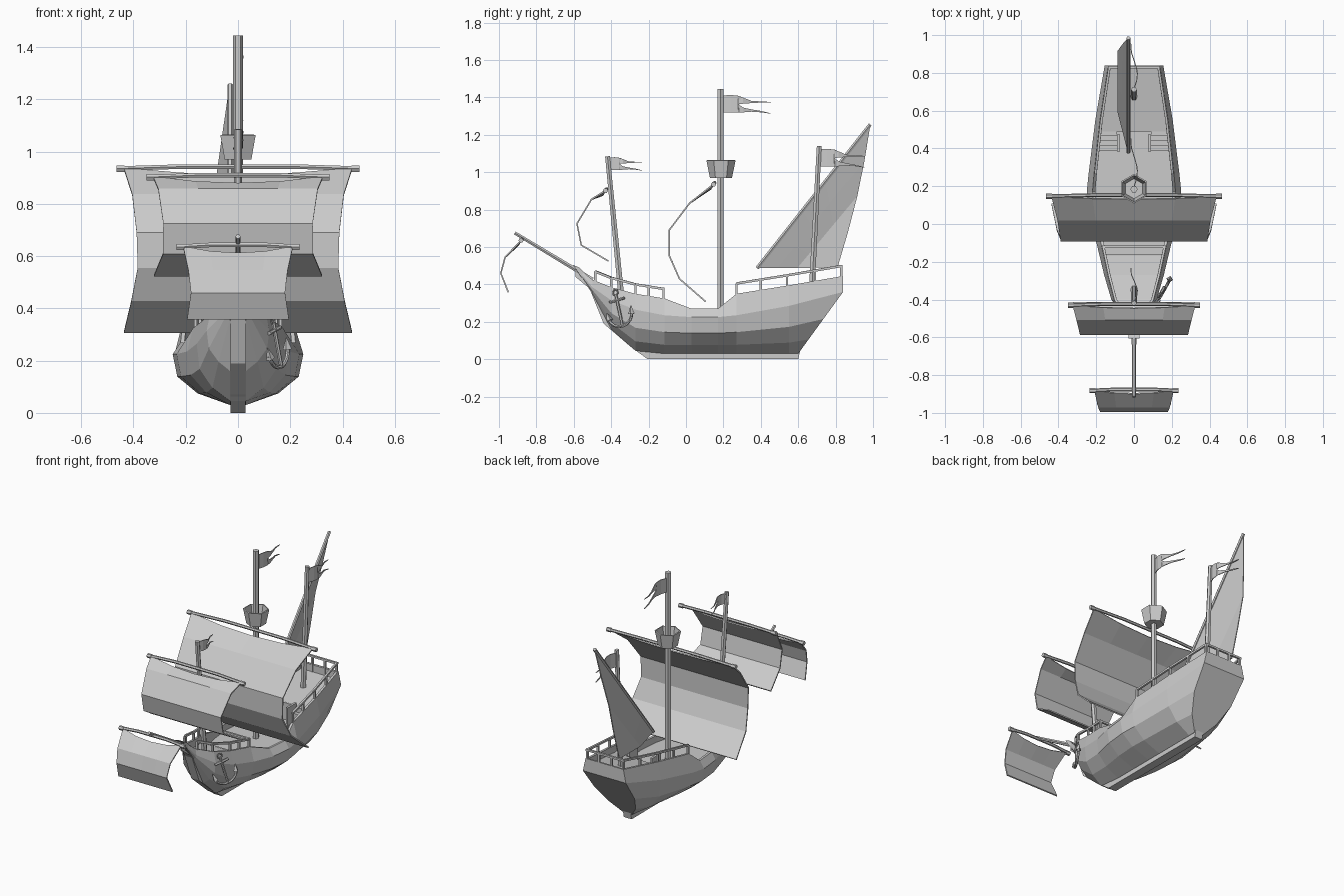
import bpy, bmesh
from math import pi, sin, cos
from mathutils import Vector, Matrix

cube = bpy.data.objects.get("Cube")
if cube:
    bpy.data.objects.remove(cube, do_unlink=True)

grey = bpy.data.materials.new("plain_grey")
grey.use_nodes = True
grey.diffuse_color = (0.6, 0.6, 0.6, 1)
grey.node_tree.nodes["Principled BSDF"].inputs["Base Color"].default_value = (0.6, 0.6, 0.6, 1)


def finish(name, bm, thick=0, fix=True):
    if fix:
        bmesh.ops.recalc_face_normals(bm, faces=bm.faces[:])
    me = bpy.data.meshes.new(name)
    bm.to_mesh(me)
    bm.free()
    me.materials.append(grey)
    ob = bpy.data.objects.new(name, me)
    bpy.context.collection.objects.link(ob)
    if thick:
        mod = ob.modifiers.new("thickness", "SOLIDIFY")
        mod.thickness = thick
        mod.offset = 0
    return ob


def grid(name, rows, thick=0):
    """Quad sheet through equal rows of points."""
    bm = bmesh.new()
    vs = [[bm.verts.new(p) for p in row] for row in rows]
    for a, b in zip(vs, vs[1:]):
        for i in range(len(a) - 1):
            bm.faces.new((a[i], a[i + 1], b[i + 1], b[i]))
    bmesh.ops.remove_doubles(bm, verts=bm.verts[:], dist=1e-5)
    return finish(name, bm, thick)


def rods(name, segs, r, sides=6, taper=1):
    """Straight bars between pairs of points."""
    bm = bmesh.new()
    for a, b in segs:
        a, b = Vector(a), Vector(b)
        d = b - a
        m = (Matrix.Translation((a + b) / 2) @ d.to_track_quat('Z', 'Y').to_matrix().to_4x4()
             @ Matrix.Rotation(pi / sides, 4, 'Z'))
        bmesh.ops.create_cone(bm, cap_ends=True, segments=sides, radius1=r,
                              radius2=r * taper, depth=d.length, matrix=m)
    return finish(name, bm)


def chain(pts):
    return list(zip(pts, pts[1:]))


def boxes(name, items):
    bm = bmesh.new()
    for c, s in items:
        bmesh.ops.create_cube(bm, size=1, matrix=Matrix.Translation(c) @ Matrix.Diagonal((*s, 1)))
    return finish(name, bm)


# Hull stations: y, half beam, sheer height, chine height, keel height
stations = [(-.59, .015, .50, .49, .48), (-.50, .05, .425, .385, .35), (-.40, .12, .385, .315, .16),
            (-.27, .158, .35, .265, .045), (-.115, .195, .325, .235, .03), (.03, .235, .27, .225, .03),
            (.17, .25, .27, .225, .03), (.27, .24, .35, .235, .03), (.55, .205, .395, .285, .03),
            (.84, .155, .445, .36, .03)]


def at(y):
    """Half beam and height of the sheer line at y."""
    for a, b in zip(stations, stations[1:]):
        if y <= b[0]:
            t = (y - a[0]) / (b[0] - a[0])
            return .88 * (a[1] + t * (b[1] - a[1])), a[2] + t * (b[2] - a[2])
    return .88 * stations[-1][1], stations[-1][2]


# Hull shell with a rim and inner bulwark
rows = []
for y, w, zs, zc, zk in stations:
    floor = .2 if -.3 < y < .6 else zs - .06
    rim = max(.88 * w - .015, .003)
    half = [(rim, y, floor), (rim, y, zs), (.88 * w, y, zs), (w, y, zc)]
    for fx, fz in ((.93, .56), (.62, .23), (0, 0)):
        z = zk + fz * (zc - zk)
        back = .24 * (1 - fz) if y > .8 else 0
        half.append((max(w * fx, min(w, .03)), y - back, z))
    rows.append([(-x, a, b) for x, a, b in half] + half[::-1])
grid("hull", rows)

# Transom closing the stern
bm = bmesh.new()
bm.faces.new([bm.verts.new(p) for p in rows[-1][3:-3]])
top = [bm.verts.new(p) for p in (rows[-1][2], rows[-1][3], rows[-1][-4], rows[-1][-3])]
bm.faces.new(top)
finish("transom", bm)

# Keel and stem
outline = [(-.605, .505), (-.515, .375), (-.44, .19), (-.30, .07), (-.205, 0), (.60, 0), (.61, .045),
           (-.19, .05), (-.28, .11), (-.39, .23), (-.47, .39), (-.57, .49)]
bm = bmesh.new()
f = bm.faces.new([bm.verts.new((-.028, y, z)) for y, z in outline])
ext = bmesh.ops.extrude_face_region(bm, geom=[f])["geom"]
bmesh.ops.translate(bm, vec=(.056, 0, 0), verts=[v for v in ext if isinstance(v, bmesh.types.BMVert)])
finish("keel", bm)


# Decks
def deck(name, ys, height):
    out = []
    for y in ys:
        x, zs = at(y)
        x = max(x - .008, .004)
        out.append([(-x, y, height(zs)), (x, y, height(zs))])
    grid(name, out)


deck("fore_deck", (-.57, -.5, -.4, -.27, -.16), lambda z: z - .045)
deck("main_deck", (-.2, -.115, .03, .17, .27, .5), lambda z: .225)
deck("rear_deck", (.49, .55, .835), lambda z: z - .045)
boxes("deck_bulkheads", [((0, -.165, .255), (.34, .01, .07)), ((0, .495, .28), (.36, .01, .11))])

# Stairs to the rear deck
steps = []
for s in (-1, 1):
    for i in range(4):
        h = .03 * (i + 1)
        steps.append(((s * .14, .4025 + .025 * i, .22 + h / 2), (.1, .025, h)))
    steps.append(((s * .082, .43, .29), (.014, .09, .15)))
boxes("stairs", steps)

# Railings
rails = []
for s in (-1, 1):
    for ys, lift in (((-.485, -.40, -.27, -.2, -.12), .05), ((.27, .40, .54, .69, .83), .055)):
        line = []
        for y in ys:
            x, z = at(y)
            line.append((s * (x - .008), y, z + lift))
            rails.append(((s * (x - .008), y, z - .02), line[-1]))
        rails += chain(line)
xs, zs = at(.83)
for x in (-.045, .045):
    rails.append(((x, .83, zs - .05), (x, .83, zs + .055)))
xf, zf = at(-.12)
rails += [((-xs, .83, zs + .055), (xs, .83, zs + .055)), ((-xf, -.12, zf + .05), (xf, -.12, zf + .05))]
rods("railings", rails, .009, 4)
boxes("stern_sill", [((0, .833, zs - .03), (2 * xs, .014, .06))])

# Masts and bowsprit
rods("main_mast", [((0, .184, .2), (0, .184, 1.445))], .019)
rods("fore_mast", [((0, -.34, .28), (0, -.42, 1.085))], .018, taper=.8)
rods("rear_mast", [((0, .672, .36), (0, .712, 1.14))], .018, taper=.8)
rods("bowsprit", [((0, -.50, .425), (0, -.915, .675))], .013, taper=.75)

# Lookout basket
bm = bmesh.new()
bmesh.ops.create_cone(bm, cap_ends=True, segments=6, radius1=.056, radius2=.074, depth=.092,
                      matrix=Matrix.Translation((0, .187, 1.018)))
bm.faces.ensure_lookup_table()
lid = max(bm.faces, key=lambda f: f.calc_center_median().z)
bmesh.ops.delete(bm, geom=[lid], context='FACES_ONLY')
finish("lookout_basket", bm, .008)


# Square sails: profile of half width, y, z from yard to foot
def square_sail(name, profile, span):
    out = []
    for k, (w, y, z) in enumerate(profile):
        sag = .025 if k == 0 else 0
        out.append([(w * u, y - sag * (1 - u * u) * .6, z - sag * (1 - u * u))
                    for u in (-1, -.5, 0, .5, 1)])
    grid(name + "_sail", out, .008)
    y, z = profile[0][1:]
    mid = [(-span, y, z), (-span * .45, y + .006, z + .008), (span * .45, y + .006, z + .008), (span, y, z)]
    rods(name + "_yard", chain(mid), .01)
    rods(name + "_yard_ends", [((s * span, y, z), (s * (span - .03), y, z)) for s in (-1, 1)], .014)


square_sail("main", [(.437, .147, .935), (.405, .02, .835), (.388, -.09, .69), (.384, -.09, .555),
                     (.408, -.035, .43), (.437, .105, .308)], .465)
square_sail("fore", [(.325, -.43, .902), (.305, -.505, .855), (.286, -.583, .725), (.287, -.56, .61),
                     (.322, -.415, .525)], .35)
square_sail("bow", [(.21, -.882, .635), (.19, -.967, .545), (.18, -.99, .46), (.195, -.95, .358)], .235)

# Slanted rear yard with triangular sail
tack, peak, clew = Vector((-.03, .38, .487)), Vector((-.03, .985, 1.255)), Vector((-.03, .81, .49))
rods("rear_yard", [(tack, peak)], .011)
rows = []
for i in range(6):
    p = tack.lerp(peak, i / 5)
    row = []
    for j in range(5):
        s = j / 4
        q = p.lerp(clew, s)
        row.append((q.x - .055 * min(1, 2 * s), q.y + .018 * sin(pi * s) * i / 5, q.z))
    rows.append(row)
grid("rear_sail", rows, .006)


# Forked flags
def flag(name, y, z, length, height):
    bm = bmesh.new()

    def pt(u, v):
        return bm.verts.new((.018 * sin(u * 5), y + u * length, z + v * height))
    body = [(0, 1, 0), (.18, 1.03, .01), (.33, .98, 0)]
    upper = [(.33, .98, .5), (.42, .88, .52), (.6, .68, .56), (.8, .66, .59), (1, .62, .6)]
    lower = [(.33, .5, 0), (.42, .3, .02), (.6, .19, .06), (.8, .1, .02), (1, -.04, -.06)]
    for part in (body, upper, lower):
        cols = [(pt(u, a), pt(u, b)) for u, a, b in part]
        for (a, b), (c, d) in zip(cols, cols[1:]):
            bm.faces.new((a, b, d, c))
    bmesh.ops.remove_doubles(bm, verts=bm.verts[:], dist=1e-5)
    finish(name, bm, .005)


flag("main_flag", .195, 1.318, .26, .092)
flag("fore_flag", -.415, 1.012, .183, .066)
flag("rear_flag", .715, 1.03, .24, .092)

# Anchor hung on the left bow
along = Vector((.5, .866, 0))
tilt = Vector((.03, .035, -.165)).normalized()
side = (along - along.dot(tilt) * tilt).normalized()
head = Vector((.135, -.375, .345))


def on_anchor(a, d):
    return head + side * a + tilt * d


arc = [on_anchor(.075 * sin(t), .105 + .07 * cos(t)) for t in [-1.45 + 2.9 * i / 8 for i in range(9)]]
ring = [on_anchor(.016 * sin(i * pi / 3), -.012 + .016 * cos(i * pi / 3)) for i in range(7)]
rods("anchor", [(on_anchor(0, 0), on_anchor(0, .178)), (on_anchor(-.045, .03), on_anchor(.045, .03))]
     + chain(arc), .008)
rods("anchor_ring", chain(ring), .004)
rods("anchor_flukes", [(on_anchor(s * .068, .125), on_anchor(s * .076, .08)) for s in (-1, 1)],
     .018, 4, .1)
